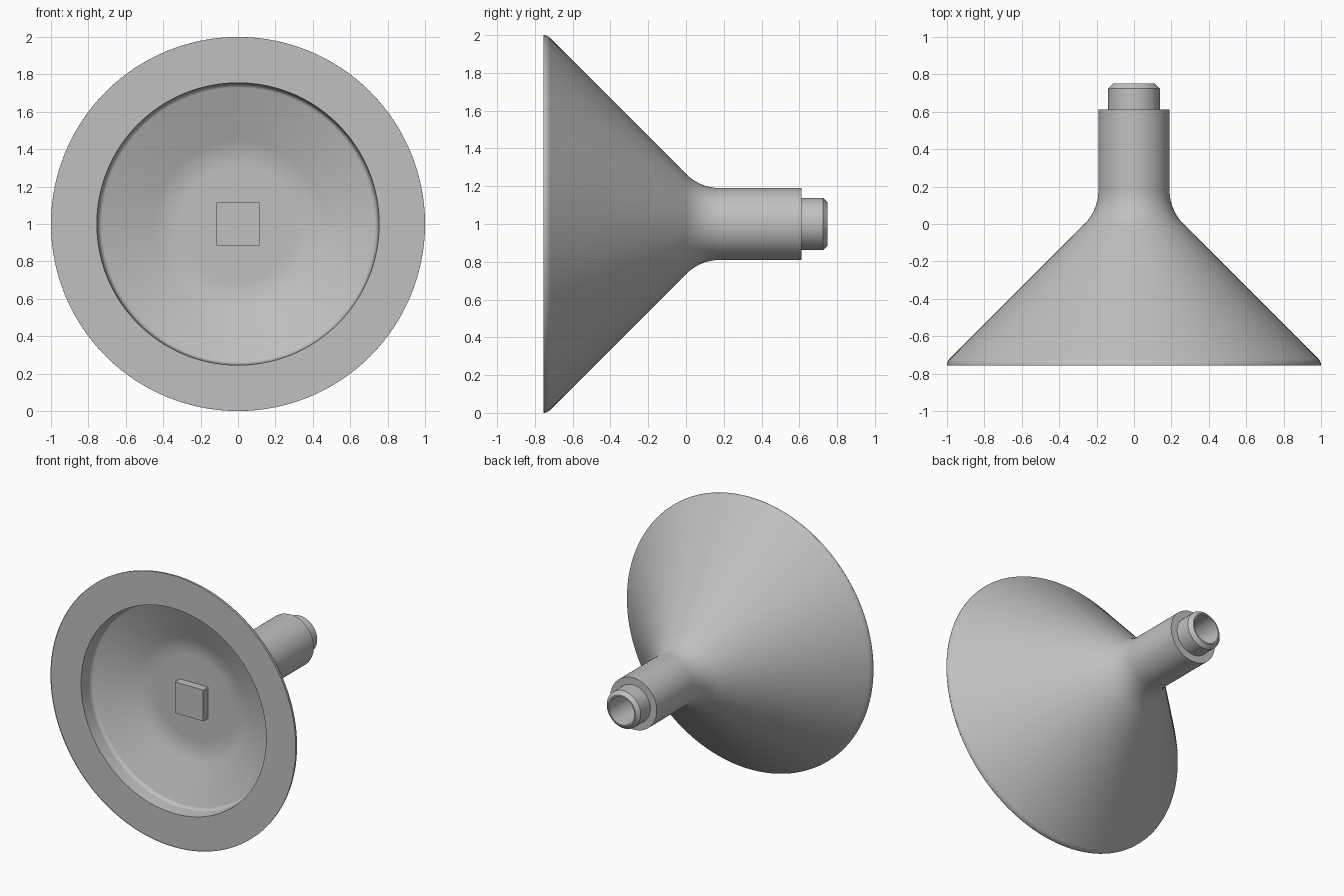
import bpy
import bmesh
from math import tan, pi
from mathutils import Vector, Matrix

default_cube = bpy.data.objects.get("Cube")
if default_cube:
    bpy.data.objects.remove(default_cube, do_unlink=True)

AXIS_HEIGHT = 1.0
SEGMENTS = 128


def material(name, colour):
    mat = bpy.data.materials.new(name)
    mat.use_nodes = True
    mat.diffuse_color = colour
    bsdf = mat.node_tree.nodes["Principled BSDF"]
    bsdf.inputs["Base Color"].default_value = colour
    bsdf.inputs["Roughness"].default_value = 0.6
    return mat


def rounded(corners, steps=10):
    """Closed outline of (radius, y, fillet) corners with true arc fillets."""
    points = []
    for i, (r, y, fillet) in enumerate(corners):
        here = Vector((r, y))
        if not fillet:
            points.append(here)
            continue
        a = (Vector(corners[i - 1][:2]) - here).normalized()
        b = (Vector(corners[(i + 1) % len(corners)][:2]) - here).normalized()
        half = a.angle(b) / 2
        start, end = here + a * fillet / tan(half), here + b * fillet / tan(half)
        centre = here + (a + b).normalized() * (start - here).length / abs(
            (a + b).normalized().dot(a))
        for k in range(steps + 1):
            spoke = start.lerp(end, k / steps) - centre
            points.append(centre + spoke.normalized() * fillet)
    return points


def new_object(name, bm, mat):
    bmesh.ops.recalc_face_normals(bm, faces=bm.faces)
    mesh = bpy.data.meshes.new(name)
    bm.to_mesh(mesh)
    bm.free()
    mesh.materials.append(mat)
    obj = bpy.data.objects.new(name, mesh)
    bpy.context.collection.objects.link(obj)
    return obj


def lathe(name, outline, mat):
    bm = bmesh.new()
    verts = [bm.verts.new((p.x, p.y, AXIS_HEIGHT)) for p in outline]
    edges = [bm.edges.new((v, verts[i - 1])) for i, v in enumerate(verts)]
    bmesh.ops.spin(bm, geom=verts + edges, cent=(0, 0, AXIS_HEIGHT),
                   axis=(0, 1, 0), angle=2 * pi, steps=SEGMENTS)
    bmesh.ops.remove_doubles(bm, verts=bm.verts, dist=0.0001)
    return new_object(name, bm, mat)


grey = material("light grey", (0.527, 0.527, 0.527, 1))

# Flared cone with hollow front, tubular stem and stepped spigot
flared_cone = lathe("flared_cone", rounded([
    (0.103, 0.75, 0),
    (0.113, 0.75, 0),
    (0.138, 0.725, 0),
    (0.138, 0.612, 0),
    (0.19, 0.612, 0),
    (0.19, 0.075, 0.255),
    (1.0, -0.735, 0.05),
    (1.0, -0.75, 0),
    (0.755, -0.75, 0),
    (0.747, -0.645, 0.03),
    (0.38, -0.512, 0.4),
    (0.103, -0.512, 0),
]), grey)

# Square socket cut into the floor of the hollow
bm = bmesh.new()
bmesh.ops.create_cube(bm, size=1, matrix=Matrix.Translation((0, -0.47, AXIS_HEIGHT))
                      @ Matrix.Diagonal((0.23, 0.2, 0.23, 1)))
socket_cutter = new_object("socket_cutter", bm, grey)
socket_cutter.hide_render = True

cut = flared_cone.modifiers.new("socket", "BOOLEAN")
cut.operation = "DIFFERENCE"
cut.solver = "EXACT"
cut.object = socket_cutter

bpy.ops.object.select_all(action="DESELECT")
flared_cone.select_set(True)
bpy.context.view_layer.objects.active = flared_cone
bpy.ops.object.modifier_apply(modifier=cut.name)
bpy.data.objects.remove(socket_cutter, do_unlink=True)

# Smooth surfaces with crisp steps
bpy.ops.object.shade_smooth_by_angle(angle=0.5)
weighted = flared_cone.modifiers.new("even_shading", "WEIGHTED_NORMAL")
weighted.keep_sharp = True
